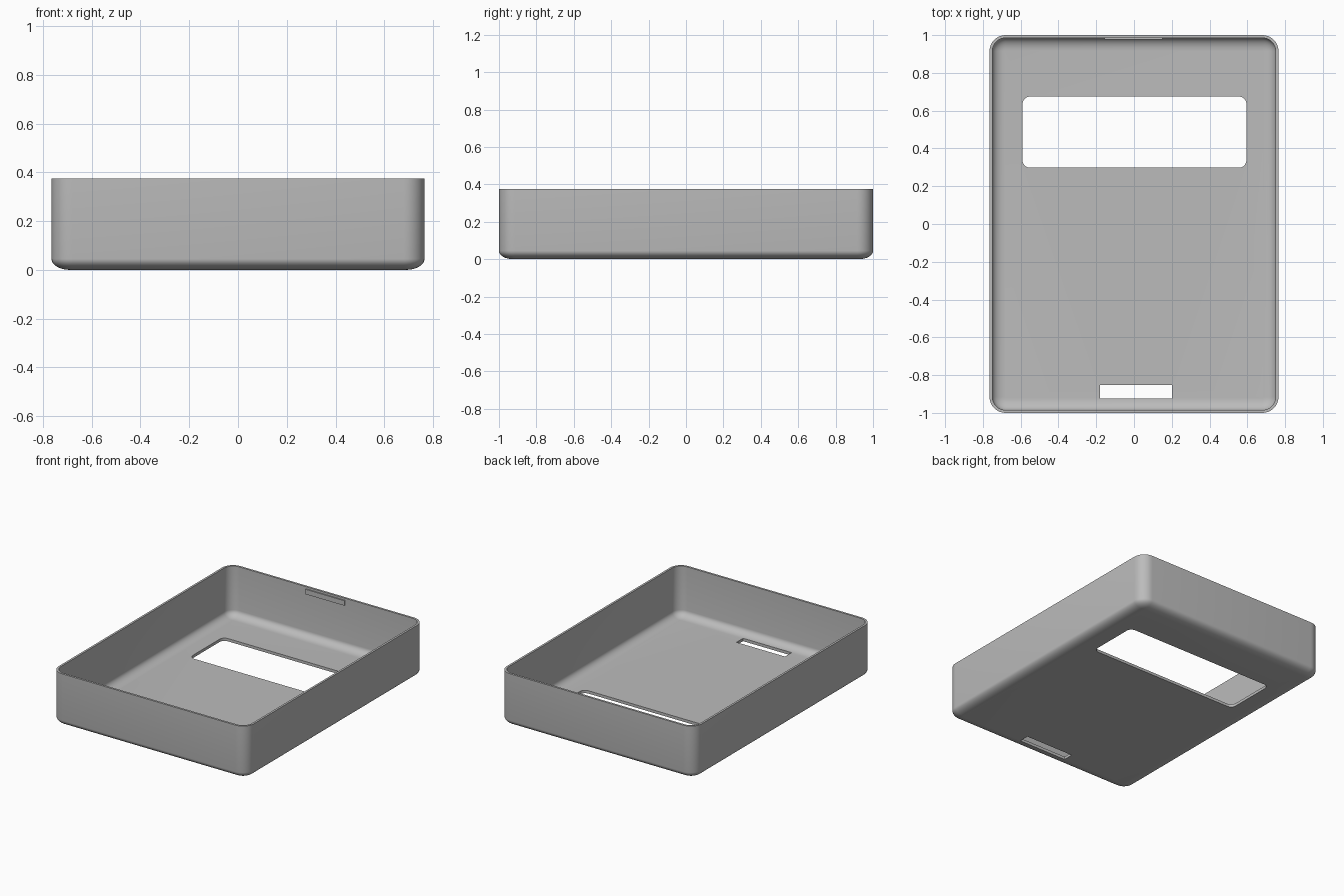
import bpy, bmesh
from math import sin, cos, pi

cube = bpy.data.objects.get("Cube")
if cube:
    bpy.data.objects.remove(cube, do_unlink=True)

HALF_X, HALF_Y, HEIGHT = 0.765, 1.0, 0.375
CORNER, WALL, FLOOR = 0.085, 0.015, 0.02

grey = bpy.data.materials.new("plain grey")
grey.use_nodes = True
colour = (0.5, 0.5, 0.5, 1)
grey.diffuse_color = colour
grey.node_tree.nodes["Principled BSDF"].inputs["Base Color"].default_value = colour


def outline(hx, hy, r, z, cx=0, cy=0, steps=8):
    """Rounded rectangle, counter-clockwise."""
    pts = []
    for q, (sx, sy) in enumerate(((1, 1), (-1, 1), (-1, -1), (1, -1))):
        for i in range(steps + 1):
            a = (q + i / steps) * pi / 2
            pts.append((cx + sx * (hx - r) + r * cos(a),
                        cy + sy * (hy - r) + r * sin(a), z))
    return pts


def loft(name, rings):
    """Join matching outlines into one closed solid."""
    bm = bmesh.new()
    loops = [[bm.verts.new(p) for p in ring] for ring in rings]
    n = len(loops[0])
    for a, b in zip(loops, loops[1:]):
        for i in range(n):
            j = (i + 1) % n
            bm.faces.new((a[i], a[j], b[j], b[i]))
    bm.faces.new(loops[0][::-1])
    bm.faces.new(loops[-1])
    bmesh.ops.recalc_face_normals(bm, faces=bm.faces)
    mesh = bpy.data.meshes.new(name)
    bm.to_mesh(mesh)
    bm.free()
    mesh.materials.append(grey)
    obj = bpy.data.objects.new(name, mesh)
    bpy.context.collection.objects.link(obj)
    return obj


def block(name, x0, x1, y0, y1, z0, z1, r):
    hx, hy = (x1 - x0) / 2, (y1 - y0) / 2
    return loft(name, [outline(hx, hy, r, z, (x0 + x1) / 2, (y0 + y1) / 2)
                       for z in (z0, z1)])


def fillet(inset, base, width, rise, steps=8):
    """Rounded bottom edge, floor to wall, as (inset, height) pairs."""
    return [(inset + width * (1 - sin(t)), base + rise * (1 - cos(t)))
            for t in (i / steps * pi / 2 for i in range(steps + 1))]


# Open tray: outer skin upward, rim, inner skin downward
profile = fillet(0, 0, 0.075, 0.045) + [(0, HEIGHT), (WALL, HEIGHT)]
profile += fillet(WALL, FLOOR, 0.065, 0.045)[::-1]
case = loft("case_shell", [outline(HALF_X - d, HALF_Y - d, CORNER - d, z)
                           for d, z in profile])

# Window and slot through the floor
cutters = [block("window_cutter", -0.59, 0.595, 0.298, 0.675, -0.1, 0.1, 0.04),
           block("slot_cutter", -0.18, 0.2, -0.925, -0.852, -0.1, 0.1, 0.001)]
bpy.context.view_layer.objects.active = case
for cutter in cutters:
    cutter.hide_render = True
    mod = case.modifiers.new(cutter.name, "BOOLEAN")
    mod.operation, mod.solver, mod.object = "DIFFERENCE", "EXACT", cutter
    bpy.ops.object.modifier_apply(modifier=mod.name)
    bpy.data.objects.remove(cutter, do_unlink=True)

bpy.ops.object.select_all(action="DESELECT")
case.select_set(True)
bpy.ops.object.shade_smooth_by_angle(angle=pi / 6)

# Catch on the inside of the back wall
block("back_catch", -0.155, 0.15, 0.977, 0.99, 0.325, 0.36, 0.001)
